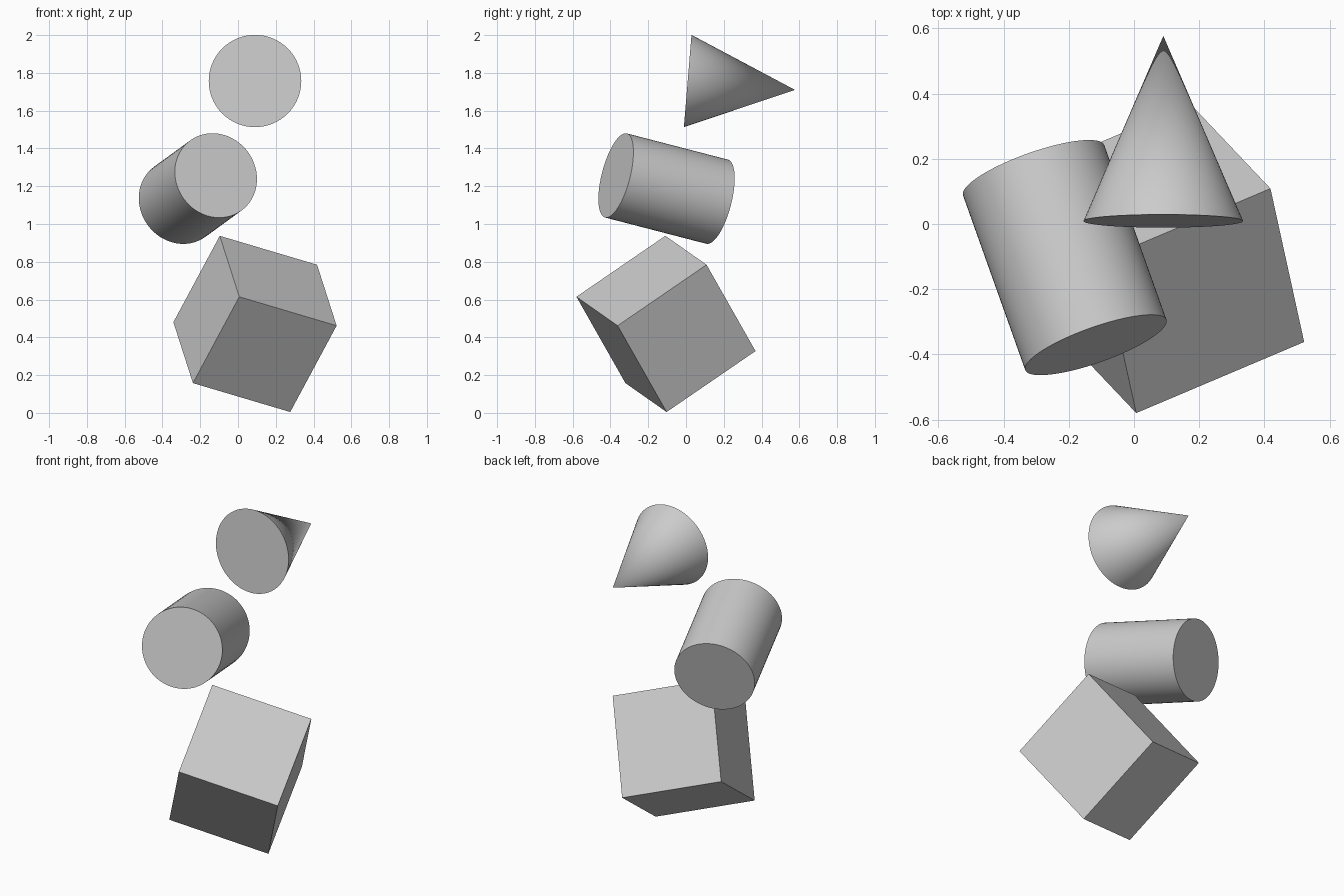
import bpy
import math
from mathutils import Matrix, Vector

if "Cube" in bpy.data.objects:
    bpy.data.objects.remove(bpy.data.objects["Cube"], do_unlink=True)

# Single plain grey
GREY = (0.6, 0.6, 0.6, 1.0)
grey = bpy.data.materials.new("plain_grey")
grey.use_nodes = True
grey.diffuse_color = GREY
grey.node_tree.nodes["Principled BSDF"].inputs["Base Color"].default_value = GREY


def finish(name, smooth=False):
    obj = bpy.context.object
    obj.name = name
    obj.data.name = name
    obj.data.materials.append(grey)
    if smooth:
        bpy.ops.object.shade_smooth_by_angle(angle=math.radians(30))
    return obj


def round_solid(name, start, end, start_radius, end_radius):
    """Cylinder or cone whose axis runs from start to end."""
    start, end = Vector(start), Vector(end)
    axis = end - start
    bpy.ops.mesh.primitive_cone_add(
        vertices=64, radius1=start_radius, radius2=end_radius, depth=axis.length,
        location=(start + end) / 2,
        rotation=axis.to_track_quat('Z', 'Y').to_euler())
    return finish(name, smooth=True)


# Tilted block at the bottom, oriented by two of its edge directions
side = Vector((0.515, 0.218, -0.153)).normalized()
up = side.cross(Vector((-0.102, 0.471, 0.322))).normalized()
turn = Matrix((side, up.cross(side), up)).transposed()
bpy.ops.mesh.primitive_cube_add(size=0.58, location=(0.09, -0.106, 0.471),
                                rotation=turn.to_euler())
finish("tilted_block")

# Leaning cylinder in the middle
round_solid("leaning_cylinder", (-0.117, -0.371, 1.257), (-0.308, 0.165, 1.118), 0.23, 0.23)

# Cone at the top, pointing backwards
round_solid("pointing_cone", (0.09, 0.009, 1.757), (0.09, 0.577, 1.71), 0.245, 0.0)
